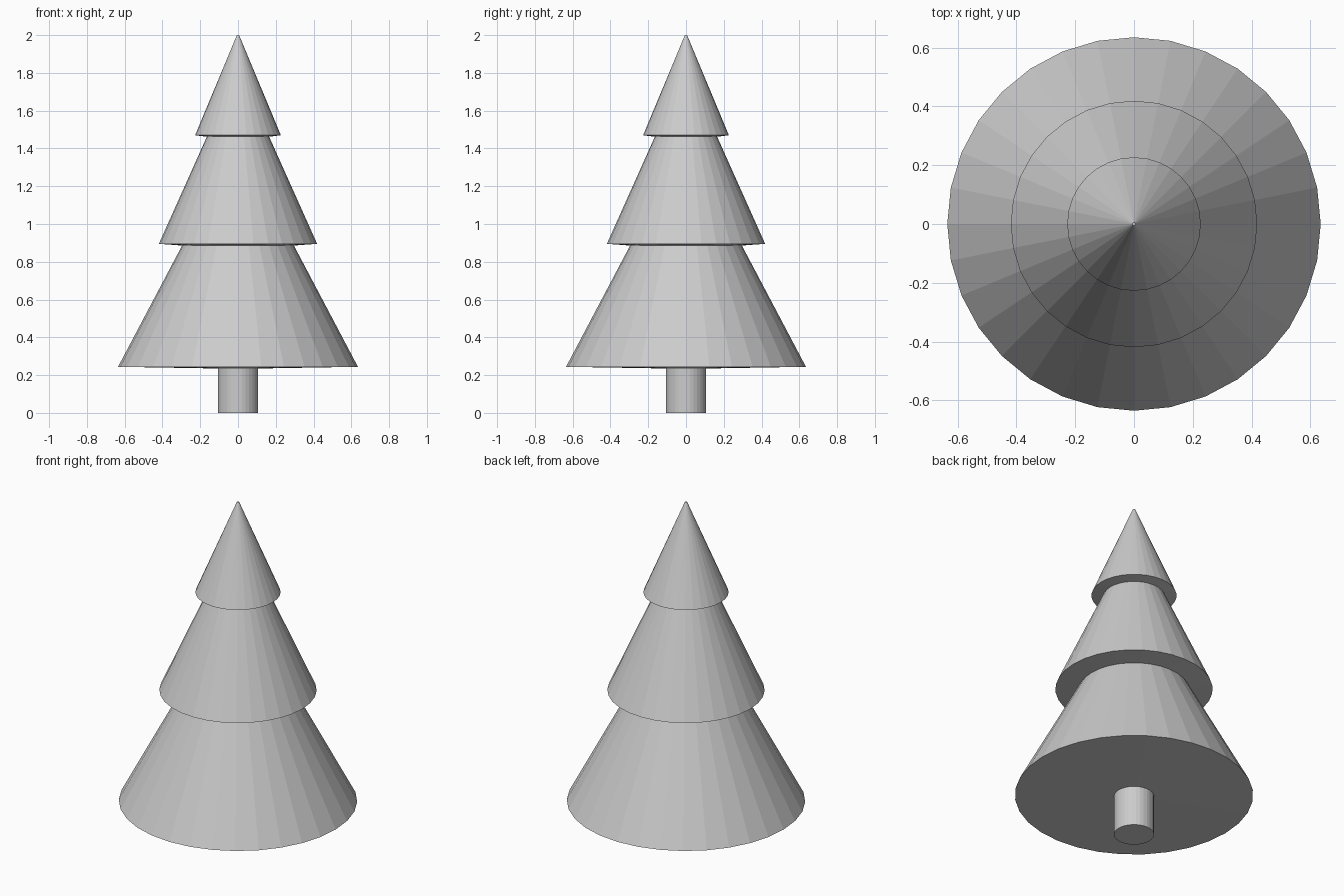
import bpy, bmesh
from math import sin, cos, tau

if "Cube" in bpy.data.objects:
    bpy.data.objects.remove(bpy.data.objects["Cube"])

SIDES = 32


def lathe(name, profile):
    """Spin a (radius, z) profile into a closed flat-faced solid."""
    bm = bmesh.new()
    rings = [[bm.verts.new((r * sin(tau * i / SIDES), r * cos(tau * i / SIDES), z))
              for i in range(SIDES)] for r, z in profile]
    for low, high in zip(rings, rings[1:]):
        for i in range(SIDES):
            j = (i + 1) % SIDES
            bm.faces.new((low[i], low[j], high[j], high[i]))
    bm.faces.new(rings[0])
    bm.faces.new(rings[-1])
    bmesh.ops.recalc_face_normals(bm, faces=bm.faces)
    mesh = bpy.data.meshes.new(name)
    bm.to_mesh(mesh)
    bm.free()
    obj = bpy.data.objects.new(name, mesh)
    bpy.context.collection.objects.link(obj)
    return obj


# One continuous skin: trunk, then three tiers with slightly sagging undersides
lathe("fir_tree", [
    (0.107, 0.0), (0.107, 0.235),     # trunk
    (0.635, 0.244), (0.296, 0.886),   # lower tier
    (0.419, 0.895), (0.165, 1.462),   # middle tier
    (0.227, 1.470), (0.006, 2.0),     # top tier
])
